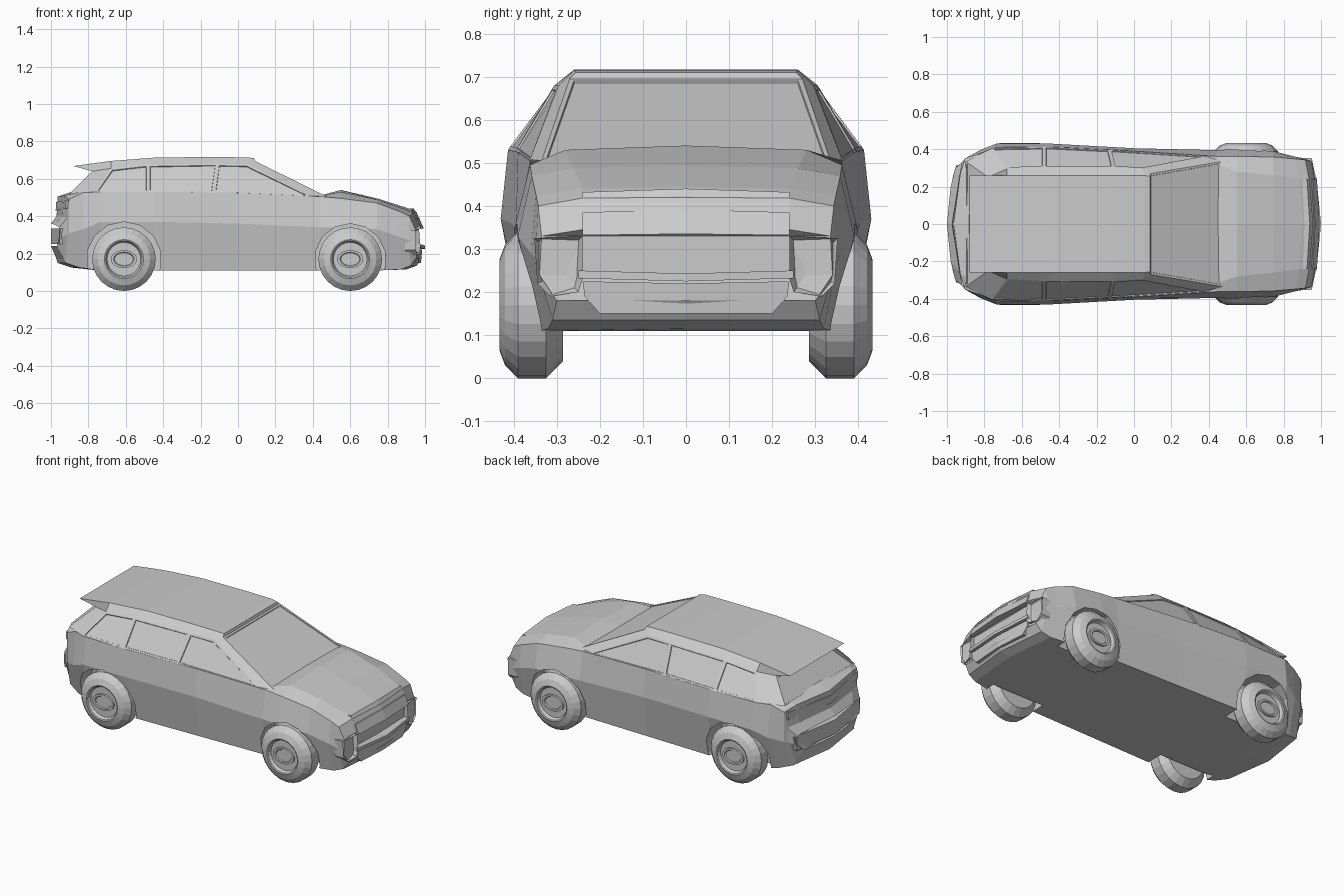
import bpy, bmesh, math
from mathutils import Vector

if "Cube" in bpy.data.objects:
    bpy.data.objects.remove(bpy.data.objects["Cube"])


def finish(name, bm):
    bmesh.ops.remove_doubles(bm, verts=bm.verts[:], dist=1e-5)
    bmesh.ops.recalc_face_normals(bm, faces=bm.faces[:])
    me = bpy.data.meshes.new(name)
    bm.to_mesh(me)
    bm.free()
    ob = bpy.data.objects.new(name, me)
    bpy.context.collection.objects.link(ob)
    return ob


def loft(rings):
    """Bridge half rings (mirrored over y) and close both ends with strips."""
    bm = bmesh.new()
    vs = []
    for half in rings:
        full = list(half) + [(x, -y, z) for x, y, z in reversed(half)]
        vs.append([bm.verts.new(p) for p in full])
    n = len(vs[0])
    for a, b in zip(vs, vs[1:]):
        for i in range(n):
            j = (i + 1) % n
            bm.faces.new((a[i], a[j], b[j], b[i]))
    for r in (vs[0], vs[-1]):
        for i in range(n // 2 - 1):
            bm.faces.new((r[i], r[i + 1], r[n - 2 - i], r[n - 1 - i]))
    return bm


def plate(name, pts, depth, frame=0, sink=0):
    """Thick panel seen from the end of the car, mirrored, optional recessed middle."""
    bm = bmesh.new()
    front = [bm.verts.new(p) for p in pts]
    back = [bm.verts.new((x - depth, y, z)) for x, y, z in pts]
    face = bm.faces.new(front)
    bm.faces.new(back[::-1])
    for i in range(len(pts)):
        j = (i + 1) % len(pts)
        bm.faces.new((front[i], back[i], back[j], front[j]))
    bmesh.ops.recalc_face_normals(bm, faces=bm.faces[:])
    if frame:
        bmesh.ops.inset_individual(bm, faces=[face], thickness=frame)
        bmesh.ops.translate(bm, verts=face.verts[:], vec=(-sink, 0, 0))
    ob = finish(name, bm)
    m = ob.modifiers.new("mirror", 'MIRROR')
    m.use_axis = (False, True, False)
    m.use_clip = True
    return ob


def bow(x, y):
    """Round the plan shape of nose and tail."""
    w = min(max((abs(x) - 0.72) / 0.2, 0), 1)
    return x - math.copysign(w * (0.33 if x > 0 else 0.5) * y * y, x)


# Lower body: x, floor z, floor y, waist y/z, shoulder y/z, deck y/z, centre z
stations = [
    (-1.0, .24, .25, .30, .29, .30, .34, .20, .355, .36),
    (-.97, .17, .28, .33, .30, .335, .39, .25, .40, .40),
    (-.965, .15, .29, .35, .31, .35, .49, .27, .51, .505),
    (-.89, .125, .32, .395, .33, .375, .525, .30, .53, .53),
    (-.75, .11, .35, .43, .37, .41, .53, .30, .535, .535),
    (-.45, .11, .38, .43, .37, .413, .53, .30, .535, .535),
    (0.0, .11, .37, .405, .36, .39, .525, .30, .53, .53),
    (.44, .11, .36, .395, .34, .362, .505, .32, .507, .51),
    (.55, .11, .35, .40, .34, .362, .495, .28, .53, .54),
    (.75, .11, .34, .39, .33, .358, .47, .26, .487, .493),
    (.90, .115, .32, .36, .29, .348, .425, .24, .44, .445),
    (.955, .135, .31, .35, .27, .343, .40, .24, .418, .42),
    (.985, .18, .30, .34, .24, .335, .33, .24, .345, .345),
]
rings = []
for x, zb, yb, ym, zm, ys, zs, yt, zt, zc in stations:
    half = [(0, zb), (yb, zb), (ym, zm), (ys, zs), (yt, zt), (0, zc)]
    rings.append([(bow(x, y), y, z) for y, z in half])
body = finish("lower_body", loft(rings))

# Wheel arches cut into the body
bpy.context.view_layer.objects.active = body
for wx, r in ((-.61, .2), (.60, .19)):
    for s in (1, -1):
        bpy.ops.mesh.primitive_cylinder_add(vertices=14, radius=r, depth=.3,
                                            location=(wx, s * .425, .17),
                                            rotation=(math.pi / 2, 0, 0))
        cutter = bpy.context.object
        cutter.name = "arch_cutter"
        cutter.hide_render = True
        bpy.context.view_layer.objects.active = body
        m = body.modifiers.new("arch", 'BOOLEAN')
        m.operation, m.object, m.solver = 'DIFFERENCE', cutter, 'EXACT'
        bpy.ops.object.modifier_apply(modifier=m.name)
        bpy.data.objects.remove(cutter)

# Cabin: belt line, gutter line and roof edge; the roof overhangs as a spoiler
belt = [(.475, .335, .505), (.38, .362, .508), (-.13, .397, .525),
        (-.48, .413, .53), (-.76, .405, .53), (-.90, .335, .52)]
gutter = [(.09, .27, .695), (.05, .295, .68), (-.11, .305, .68),
          (-.48, .305, .675), (-.68, .295, .655), (-.78, .25, .64)]
roof = [(.085, .255, .71), (.05, .26, .714), (-.11, .26, .716),
        (-.43, .26, .714), (-.68, .26, .695), (-.88, .26, .668)]
bm = loft([belt, gutter, roof])
bm.normal_update()
bmesh.ops.recalc_face_normals(bm, faces=bm.faces[:])
glass = [f for f in bm.faces
         if max(v.co.z for v in f.verts) < .70 and min(v.co.z for v in f.verts) < .54
         and max(v.co.z for v in f.verts) > .6 and f.calc_area() > .03]
bmesh.ops.inset_individual(bm, faces=glass, thickness=.015, depth=0)
bmesh.ops.inset_individual(bm, faces=glass, thickness=.002, depth=-.005)
finish("cabin", bm)

# Nose: upper grille panel, bumper bar, lower intake and lamp surrounds
plate("grille_panel", [(.993, 0, .335), (.978, .24, .332), (.955, .24, .385),
                       (.968, 0, .392)], .05)
plate("hood_lip", [(.962, 0, .405), (.945, .24, .40), (.925, .24, .432), (.94, 0, .44)], .05)
plate("bumper_bar", [(1.0, 0, .225), (.975, .25, .232), (.975, .25, .25),
                     (1.0, 0, .243)], .06)
plate("lower_intake", [(.978, 0, .15), (.965, .2, .15), (.963, .235, .19),
                       (.965, .24, .225), (.985, 0, .22)], .05)
plate("lamp_surround", [(.972, .25, .20), (.958, .315, .19), (.952, .345, .22),
                        (.95, .352, .325), (.968, .24, .33), (.975, .24, .23)],
      .06, .014, .02)

# Tail: lamp band and bumper
plate("tail_band", [(-.975, 0, .43), (-.92, .335, .44), (-.92, .335, .485),
                    (-.972, 0, .475)], -.05)
plate("rear_bumper", [(-1.0, 0, .25), (-.955, .30, .25), (-.948, .315, .335),
                      (-1.0, 0, .335)], -.05)

# Wheels: tyre profile (y, radius) spun around the axle, with an oval hub
profile = [(.285, 0), (.285, .13), (.325, .17), (.39, .17), (.42, .14), (.433, .105),
           (.43, .098), (.412, .09), (.412, 0)]
hub = [(.40, .07), (.424, .07), (.424, .055), (.418, .05), (.418, 0)]


def spin(name, prof, wx, side, squash=1.0):
    bm = bmesh.new()
    n = 24
    rows = []
    for k in range(n):
        a = math.tau * k / n
        rows.append([bm.verts.new((wx + r * math.cos(a), side * y,
                                   .17 + squash * r * math.sin(a))) for y, r in prof])
    for k in range(n):
        a, b = rows[k], rows[(k + 1) % n]
        for i in range(len(prof) - 1):
            bm.faces.new((a[i], a[i + 1], b[i + 1], b[i]))
    return finish(name, bm)


for end, wx in (("rear", -.61), ("front", .60)):
    for label, s in (("left", 1), ("right", -1)):
        spin(f"{end}_{label}_wheel", profile, wx, s)
        spin(f"{end}_{label}_hub", hub, wx, s, .68)
